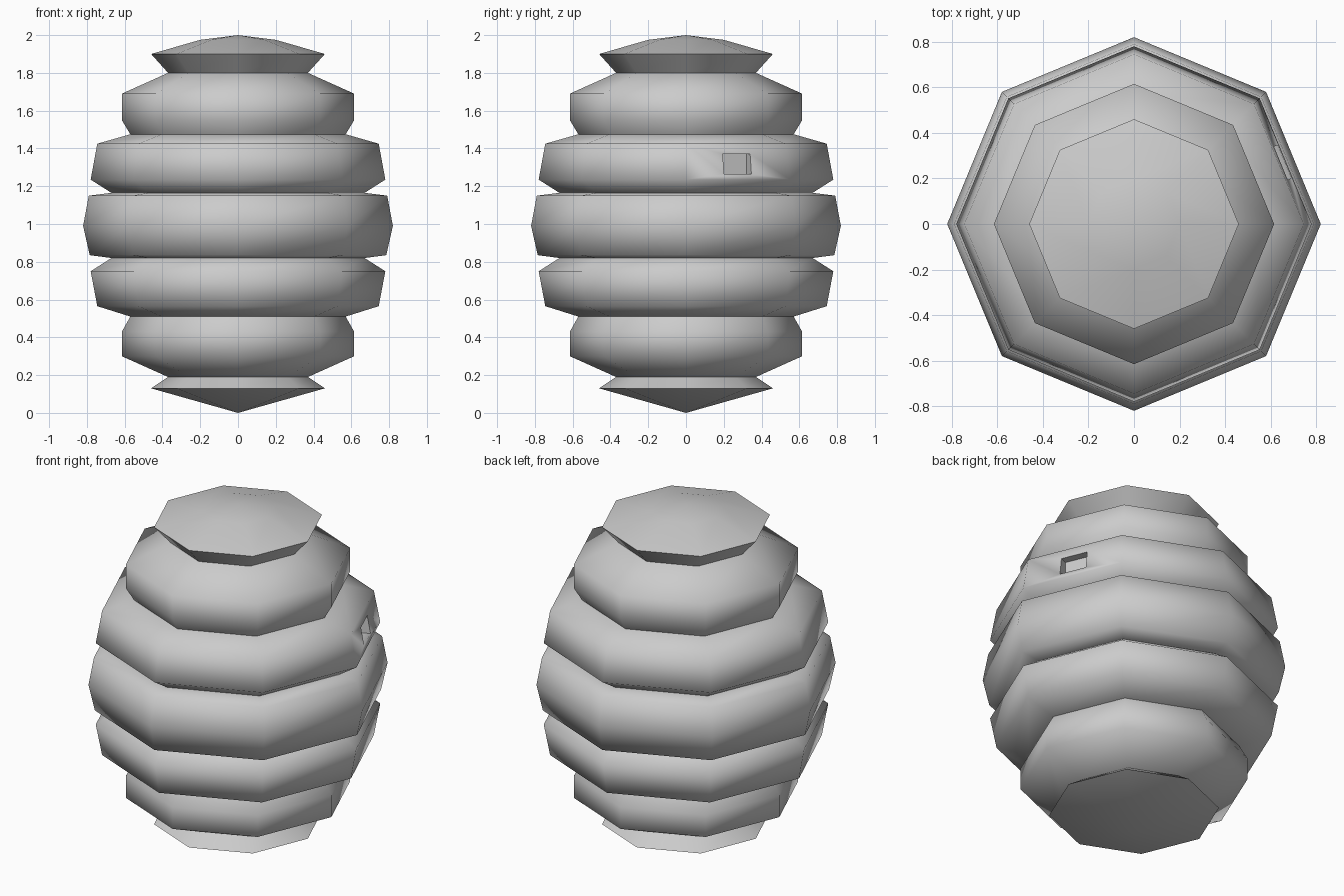
import bpy, bmesh, math
from mathutils import Matrix

if "Cube" in bpy.data.objects:
    bpy.data.objects.remove(bpy.data.objects["Cube"])

SIDES = 8

# Ribbed hive profile: (radius, height)
PROFILE = [
    (0.46, 0.13), (0.37, 0.19), (0.615, 0.30), (0.615, 0.43), (0.57, 0.51),
    (0.745, 0.565), (0.78, 0.75), (0.67, 0.82), (0.785, 0.835), (0.82, 0.99),
    (0.79, 1.15), (0.67, 1.165), (0.78, 1.235), (0.745, 1.425), (0.57, 1.475),
    (0.615, 1.55), (0.615, 1.69), (0.37, 1.80), (0.46, 1.90), (0.20, 1.975),
]


def make_object(name, bm):
    bmesh.ops.recalc_face_normals(bm, faces=bm.faces[:])
    mesh = bpy.data.meshes.new(name)
    bm.to_mesh(mesh)
    bm.free()
    obj = bpy.data.objects.new(name, mesh)
    bpy.context.collection.objects.link(obj)
    return obj


# Hive body: octagonal rings closed by a point at each end
bm = bmesh.new()
rings = []
for r, z in PROFILE:
    rings.append([bm.verts.new((r * math.cos(i * math.tau / SIDES),
                                r * math.sin(i * math.tau / SIDES), z))
                  for i in range(SIDES)])
bottom, top = bm.verts.new((0, 0, 0)), bm.verts.new((0, 0, 2))
for i in range(SIDES):
    j = (i + 1) % SIDES
    for a, b in zip(rings, rings[1:]):
        bm.faces.new((a[i], a[j], b[j], b[i]))
    bm.faces.new((bottom, rings[0][j], rings[0][i]))
    bm.faces.new((top, rings[-1][i], rings[-1][j]))
hive = make_object("hive_body", bm)

# Small square entrance recessed into one side face
bm = bmesh.new()
bmesh.ops.create_cube(bm, size=1)
turn = Matrix.Rotation(math.pi / SIDES, 4, 'Z')
place = Matrix.Translation((0.75, 0, 1.318))
size = Matrix.Diagonal((0.20, 0.157, 0.105, 1))
bmesh.ops.transform(bm, matrix=turn @ place @ size, verts=bm.verts[:])
cutter = make_object("entrance_cutter", bm)
cutter.hide_render = True

bpy.context.view_layer.objects.active = hive
hive.select_set(True)
cut = hive.modifiers.new("entrance", 'BOOLEAN')
cut.operation = 'DIFFERENCE'
cut.solver = 'EXACT'
cut.object = cutter
bpy.ops.object.modifier_apply(modifier=cut.name)
bpy.data.objects.remove(cutter, do_unlink=True)

# Smooth over the ribs, keeping the entrance and tight grooves crisp
bpy.ops.object.shade_smooth_by_angle(angle=math.radians(82))
